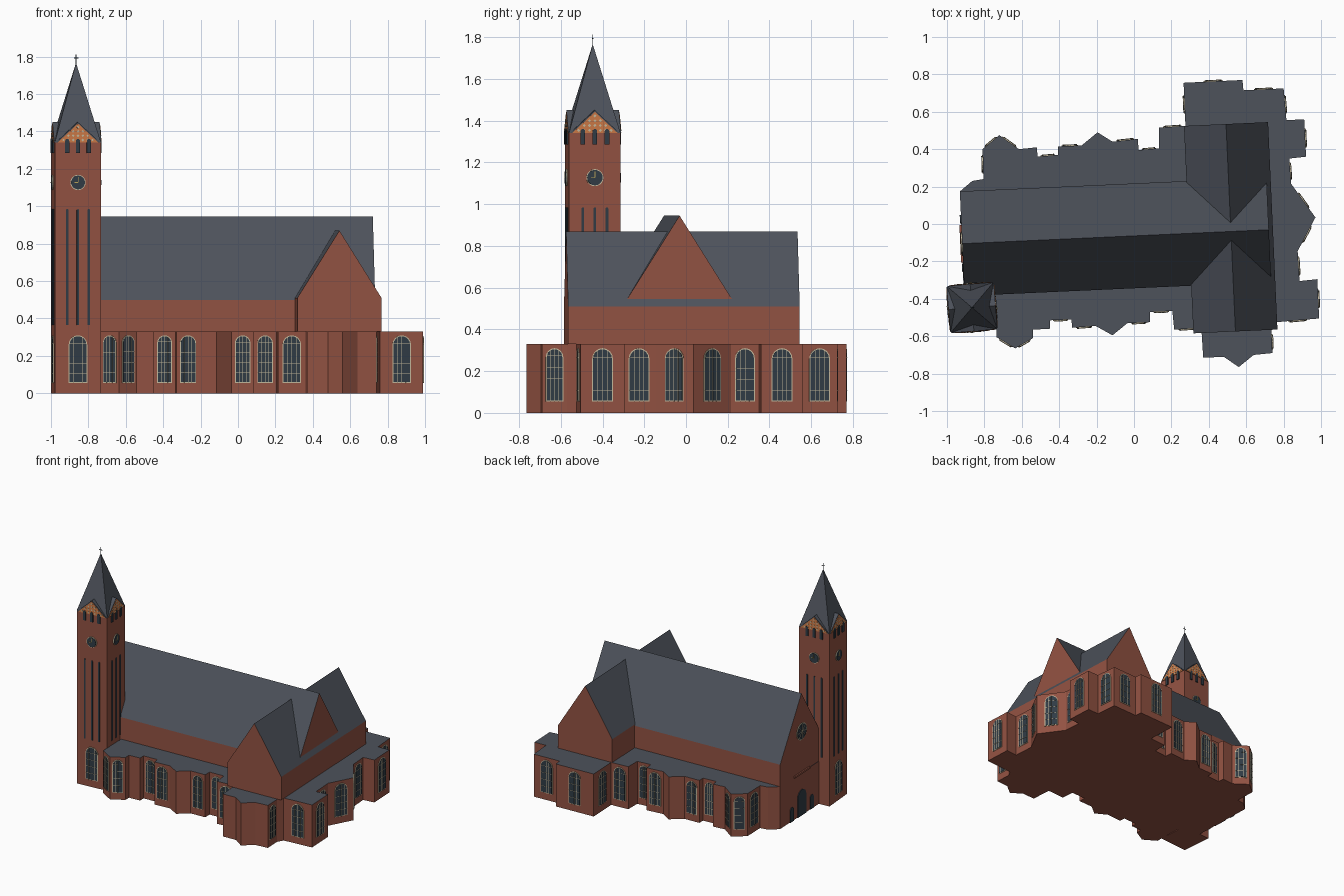
import bpy, bmesh, math
from math import radians, sin, cos, pi, sqrt
from mathutils import Matrix, Vector

if "Cube" in bpy.data.objects:
    bpy.data.objects.remove(bpy.data.objects["Cube"])

COL = {"brick": (0.29, 0.085, 0.055), "slate": (0.075, 0.085, 0.105), "glass": (0.03, 0.045, 0.06),
       "cream": (0.55, 0.48, 0.33), "orange": (0.60, 0.19, 0.06), "gold": (0.5, 0.38, 0.1)}
MAT = {}
for name, c in COL.items():
    MAT[name] = bpy.data.materials.new(name)
    MAT[name].diffuse_color = (*c, 1)

parts = {}          # part name -> (bmesh, material name)


def part(name, mat):
    return parts.setdefault(name, (bmesh.new(), mat))[0]


def slab(bm, M, pts, d0, d1):
    """Extrude a counter-clockwise outline from depth d0 to d1 in frame M."""
    lo = [bm.verts.new(M @ Vector((x, y, d0))) for x, y in pts]
    hi = [bm.verts.new(M @ Vector((x, y, d1))) for x, y in pts]
    bm.faces.new(lo[::-1])
    bm.faces.new(hi)
    n = len(pts)
    for i in range(n):
        j = (i + 1) % n
        bm.faces.new((lo[i], lo[j], hi[j], hi[i]))


def wall(x, y, ang):
    """Wall frame: local x along the wall, y up, z outward."""
    return Matrix.Translation((x, y, 0)) @ Matrix.Rotation(ang, 4, 'Z') @ Matrix.Rotation(pi / 2, 4, 'X')


def rect(x0, z0, x1, z1):
    return [(x0, z0), (x1, z0), (x1, z1), (x0, z1)]


def circle(r, z, n=20):
    return [(r * cos(2 * pi * i / n), z + r * sin(2 * pi * i / n)) for i in range(n)]


def arch(w, z0, z1, x=0):
    r = w / 2
    return [(x - r, z0), (x + r, z0)] + [(x + r * cos(pi * i / 8), z1 - r + r * sin(pi * i / 8)) for i in range(9)]


def window(M, w, z0=0.055, z1=0.31, d=0.0):
    """Arched window: frame, glass and glazing bars."""
    r, bars = w / 2 - 0.005, part("window_bars", "cream")
    slab(part("window_frames", "cream"), M, arch(w, z0, z1), d - 0.002, d + 0.004)
    slab(part("window_glass", "glass"), M, arch(w - 0.01, z0 + 0.005, z1 - 0.005), d, d + 0.006)
    for x in (-r / 2, 0, r / 2):
        slab(bars, M, rect(x - .001, z0, x + .001, z1 - 0.005 - r + sqrt(r * r - x * x)), d + .004, d + .008)
    for i in range(1, 5):
        z = z0 + i * (z1 - r - z0) / 4
        slab(bars, M, rect(-r, z - .001, r, z + .001), d + .004, d + .008)


# Low aisle ring around the church, counter-clockwise outline
outline = [
    (-.91, -.385), (-.74, -.38), (-.735, -.605), (-.635, -.665), (-.54, -.61), (-.54, -.565),
    (-.45, -.56), (-.45, -.515), (-.335, -.51), (-.33, -.555), (-.205, -.545), (-.115, -.595),
    (-.035, -.53), (.085, -.525), (.085, -.47), (.205, -.465), (.215, -.565), (.36, -.555),
    (.37, -.715), (.48, -.71), (.56, -.765), (.64, -.70), (.74, -.69), (.735, -.57),
    (.76, -.525), (.99, -.505), (.98, -.295), (.885, -.305), (.875, -.145), (.97, .035),
    (.84, .215), (.83, .35), (.92, .36), (.91, .56), (.815, .555), (.80, .725),
    (.585, .715), (.58, .77), (.265, .755), (.275, .525), (.135, .515), (.135, .405),
    (.025, .395), (.02, .455), (-.115, .44), (-.195, .49), (-.28, .42), (-.405, .415),
    (-.405, .37), (-.515, .36), (-.52, .41), (-.615, .40), (-.72, .475), (-.81, .40),
    (-.805, .24), (-.865, .23), (-.93, .175)]
slab(part("aisle_walls", "brick"), Matrix(), outline, 0, 0.33)

# A window in the middle of every longer aisle wall
blank = {0, 1, 17, 18, 40, 45, 56}
for i, (x0, y0) in enumerate(outline):
    x1, y1 = outline[(i + 1) % len(outline)]
    length = math.hypot(x1 - x0, y1 - y0)
    if length > 0.105 and i not in blank:
        window(wall((x0 + x1) / 2, (y0 + y1) / 2, math.atan2(y1 - y0, x1 - x0)), min(0.1, 0.7 * length))

# Nave and crossing transept
TURN = radians(2.6)
CX, CY = 0.518, -0.04


def gabled(w, eave, ridge):
    return [(-w, 0.33), (w, 0.33), (w, eave), (0, ridge), (-w, eave)]


slab(part("nave", "brick"), wall(CX, CY, TURN + pi / 2), gabled(0.28, 0.50, 0.945), -1.438, 0.203)
slab(part("transept", "brick"), wall(CX, CY, TURN), gabled(0.225, 0.51, 0.87), -0.575, 0.535)

# West front: doors, string course and rose window
W = wall(-0.919, -0.105, TURN - pi / 2)
for x, w, h in ((0, 0.11, 0.2), (-0.13, 0.045, 0.11), (0.13, 0.045, 0.11)):
    slab(part("doors", "glass"), W, arch(w, 0, h, x), -0.002, 0.006)
slab(part("string_course", "brick"), W, rect(-0.1, 0.325, 0.1, 0.34), -0.002, 0.01)
slab(part("rose_frame", "cream"), W, circle(0.065, 0.65), -0.002, 0.004)
slab(part("rose_glass", "glass"), W, circle(0.059, 0.65), 0, 0.006)
for k in range(4):
    S = W @ Matrix.Translation((0, 0.65, 0)) @ Matrix.Rotation(k * pi / 4, 4, 'Z')
    slab(part("rose_spokes", "cream"), S, rect(-0.059, -0.0015, 0.059, 0.0015), 0.004, 0.008)

# Tower shaft and spire
TX, TY, TT, H = -0.866, -0.447, radians(4.7), 0.1235
T = Matrix.Translation((TX, TY, 0)) @ Matrix.Rotation(TT, 4, 'Z')
slab(part("tower", "brick"), T, rect(-H, -H, H, H), 0, 1.342)
bmesh.ops.create_cone(part("spire", "slate"), cap_ends=True, segments=4, radius1=H * sqrt(2), radius2=0,
                      depth=0.425, matrix=T @ Matrix.Translation((0, 0, 1.5545)) @ Matrix.Rotation(pi / 4, 4, 'Z'))

# Tower faces: slits, clock, belfry openings and patterned gable
for k in range(4):
    F = wall(TX, TY, TT + k * pi / 2)
    if k in (0, 3):
        window(F, 0.1, d=H)
    for x in (-0.058, 0, 0.058):
        slab(part("tower_slits", "glass"), F, arch(0.013, 0.365, 0.985, x), H - .002, H + .004)
        slab(part("belfry_openings", "glass"), F, arch(0.022, 1.285, 1.36, x), H - .002, H + .008)
    slab(part("clock_rims", "cream"), F, circle(0.041, 1.127), H - .002, H + .006)
    slab(part("clock_faces", "glass"), F, circle(0.037, 1.127), H, H + .009)
    hands = part("clock_hands", "gold")
    slab(hands, F, rect(-.0015, 1.127, .0015, 1.157), H + .008, H + .011)
    slab(hands, F, rect(-.02, 1.1255, 0, 1.1285), H + .008, H + .011)
    slab(part("gable_roofs", "slate"), F, [(-.12, 1.34), (.12, 1.34), (0, 1.45)], 0, H + .003)
    slab(part("gable_panels", "orange"), F, [(-.11, 1.34), (.11, 1.34), (0, 1.442)], H, H + .005)
    for r in range(4):
        n = 7 - 2 * r
        for i in range(n):
            x, z, s = (i - (n - 1) / 2) * 0.026, 1.354 + r * 0.023, 0.0075
            slab(part("gable_tiles", "cream"), F, [(x - s, z), (x, z - s), (x + s, z), (x, z + s)], H, H + .007)

# Cross on the spire
X = wall(TX, TY, TT)
slab(part("spire_cross", "glass"), X, rect(-.002, 1.755, .002, 1.812), -.002, .002)
slab(part("spire_cross", "glass"), X, rect(-.012, 1.791, .012, 1.795), -.002, .002)

# Turn the parts into objects; brick solids get slate on upward faces
for name, (bm, mat) in parts.items():
    bmesh.ops.recalc_face_normals(bm, faces=bm.faces)
    me = bpy.data.meshes.new(name)
    me.materials.append(MAT[mat])
    if name in ("aisle_walls", "nave", "transept", "tower"):
        me.materials.append(MAT["slate"])
        for f in bm.faces:
            f.material_index = int(f.normal.z > 0.1)
    bm.to_mesh(me)
    bm.free()
    bpy.context.collection.objects.link(bpy.data.objects.new(name, me))

for m in bpy.data.materials:
    if m.users and not m.is_grease_pencil:
        m.use_nodes = True
        m.node_tree.nodes["Principled BSDF"].inputs["Base Color"].default_value = m.diffuse_color
